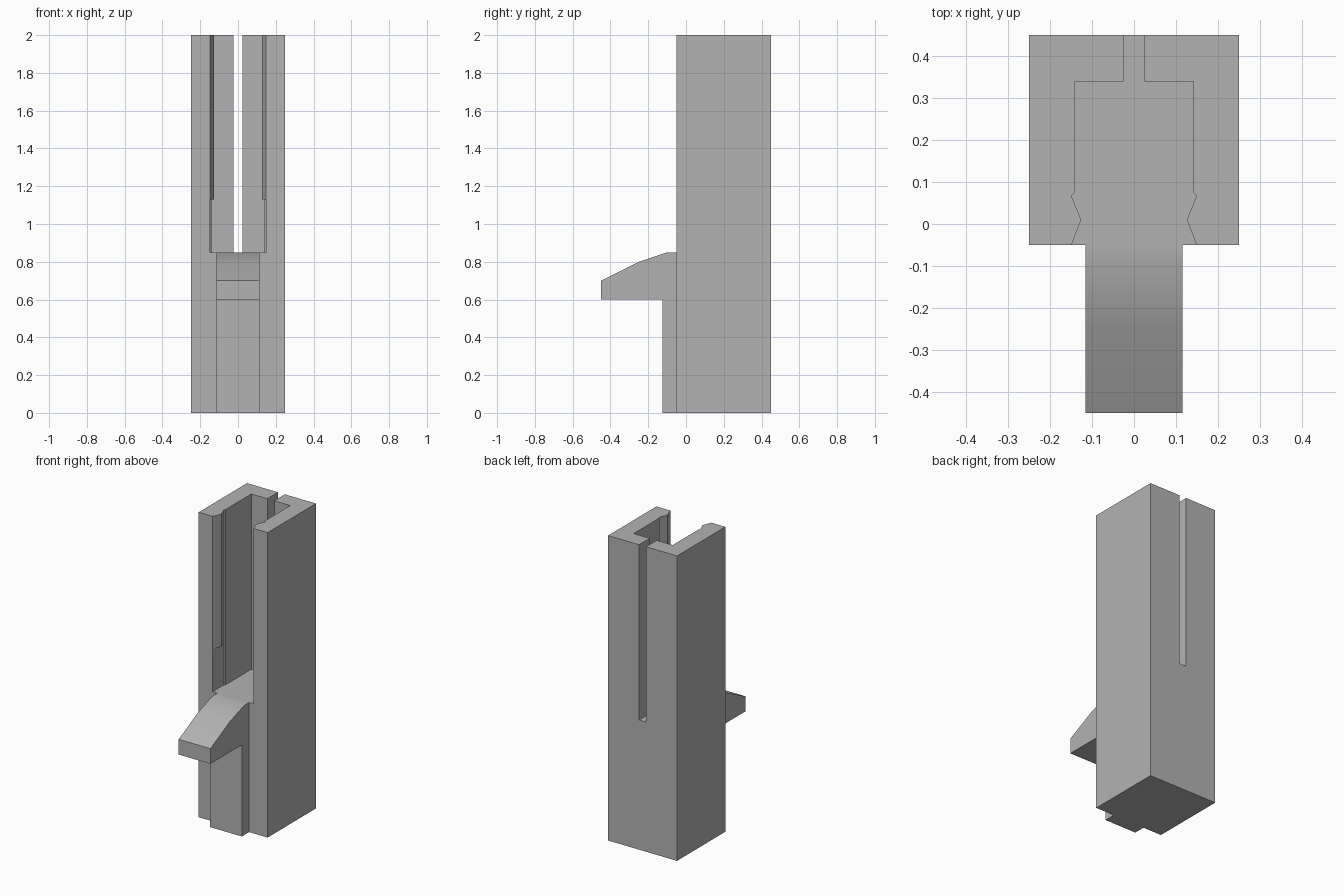
import bpy, bmesh, math
from mathutils import Vector

if "Cube" in bpy.data.objects:
    bpy.data.objects.remove(bpy.data.objects["Cube"])

grey = bpy.data.materials.new("plain grey")
grey.diffuse_color = (0.45, 0.45, 0.45, 1)
grey.use_nodes = True
grey.node_tree.nodes["Principled BSDF"].inputs["Base Color"].default_value = grey.diffuse_color


def prism(name, points, axis, start, end):
    """Extrude a closed outline: (x, y) along z, or (y, z) along x."""
    def place(p, d):
        return Vector((p[0], p[1], d)) if axis == 'z' else Vector((d, p[0], p[1]))
    bm = bmesh.new()
    face = bm.faces.new([bm.verts.new(place(p, start)) for p in points])
    ext = bmesh.ops.extrude_face_region(bm, geom=[face])
    moved = [g for g in ext['geom'] if isinstance(g, bmesh.types.BMVert)]
    bmesh.ops.translate(bm, verts=moved, vec=place((0, 0), end - start))
    bmesh.ops.recalc_face_normals(bm, faces=bm.faces)
    mesh = bpy.data.meshes.new(name)
    bm.to_mesh(mesh)
    bm.free()
    mesh.materials.append(grey)
    obj = bpy.data.objects.new(name, mesh)
    bpy.context.collection.objects.link(obj)
    return obj


def select(obj):
    bpy.ops.object.select_all(action='DESELECT')
    obj.select_set(True)
    bpy.context.view_layer.objects.active = obj


def combine(target, tool, operation):
    mod = target.modifiers.new(operation.lower(), 'BOOLEAN')
    mod.operation, mod.object, mod.solver = operation, tool, 'EXACT'
    select(target)
    bpy.ops.object.modifier_apply(modifier=mod.name)
    bpy.data.objects.remove(tool)


FLOOR, TOP = 0.85, 2.0

# Square post
body = prism("body", [(-0.25, -0.05), (0.25, -0.05), (0.25, 0.45), (-0.25, 0.45)], 'z', 0, TOP)

# Channel with side grooves at the front and a narrow slot through the back
half = [(0.149, -0.1), (0.149, 0.067), (0.1415, 0.075), (0.1415, 0.34), (0.025, 0.34), (0.025, 0.5)]
outline = half + [(-x, y) for x, y in reversed(half)]
combine(body, prism("channel_cutter", outline, 'z', FLOOR, TOP + 0.1), 'DIFFERENCE')

# Pointed retaining ribs inside the grooves
for side, label in ((-1, "left"), (1, "right")):
    rib = [(0.149, -0.05), (0.126, 0.01), (0.149, 0.067), (0.17, 0.067), (0.17, -0.05)]
    combine(body, prism(label + "_rib", [(side * x, y) for x, y in rib], 'z', 1.13, TOP), 'UNION')

# Front key with a sloping hooked ledge
key = [(0.0, 0), (-0.125, 0), (-0.125, 0.6), (-0.45, 0.6), (-0.45, 0.7),
       (-0.25, 0.8), (-0.1, FLOOR), (0.0, FLOOR)]
combine(body, prism("front_key", key, 'x', -0.115, 0.115), 'UNION')

# Soft blend on the ledge, sharp elsewhere
select(body)
bpy.ops.object.shade_smooth_by_angle(angle=math.radians(20))
